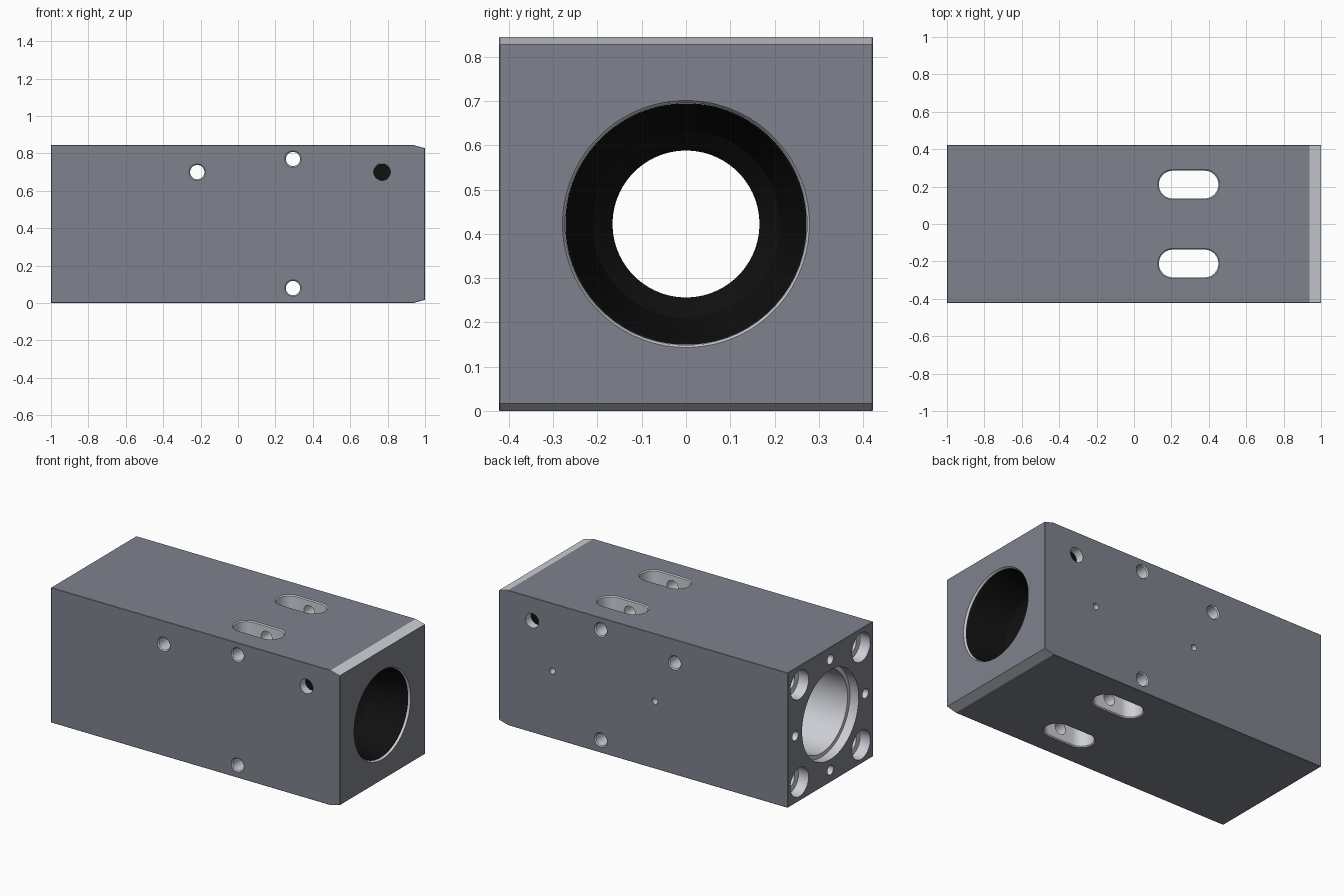
import bpy, bmesh, math

if "Cube" in bpy.data.objects:
    bpy.data.objects.remove(bpy.data.objects["Cube"])

N = 64
W = 0.4225      # half width of the block
H = 2 * W       # height
CZ = W          # height of the bore axis


def material(name, color):
    mat = bpy.data.materials.new(name)
    mat.diffuse_color = color
    mat.use_nodes = True
    mat.node_tree.nodes["Principled BSDF"].inputs["Base Color"].default_value = mat.diffuse_color
    return mat


DARK = material("anodised_grey", (0.21, 0.225, 0.265, 1))
LIGHT = material("bare_metal", (0.62, 0.63, 0.68, 1))
BLACK = material("black", (0.005, 0.005, 0.005, 1))


def finish(bm, name, mat=None):
    bmesh.ops.recalc_face_normals(bm, faces=bm.faces)
    me = bpy.data.meshes.new(name)
    bm.to_mesh(me)
    bm.free()
    ob = bpy.data.objects.new(name, me)
    bpy.context.collection.objects.link(ob)
    if mat:
        me.materials.append(mat)
    return ob


def loft(name, axis, center, rings, half=0.0, closed=False, mat=None):
    """Round (or slotted, if half > 0) rings of (position, radius) along an axis."""
    bm = bmesh.new()
    loops = []
    for t, r in rings:
        loop = []
        for i in range(N):
            a = 2 * math.pi * (i + 0.5) / N
            u = center[0] + r * math.cos(a) + math.copysign(half, math.cos(a))
            v = center[1] + r * math.sin(a)
            loop.append(bm.verts.new({'x': (t, u, v), 'y': (u, t, v), 'z': (u, v, t)}[axis]))
        loops.append(loop)
    pairs = list(zip(loops, loops[1:]))
    if closed:
        pairs.append((loops[-1], loops[0]))
    else:
        bm.faces.new(loops[0])
        bm.faces.new(loops[-1])
    for a, b in pairs:
        for i in range(N):
            j = (i + 1) % N
            bm.faces.new((a[i], a[j], b[j], b[i]))
    return finish(bm, name, mat)


def smooth(ob):
    bpy.ops.object.select_all(action='DESELECT')
    ob.select_set(True)
    bpy.context.view_layer.objects.active = ob
    bpy.ops.object.shade_smooth_by_angle(angle=math.radians(10))


# Housing block with the tapered nose at the right end
bm = bmesh.new()
profile = [(-1, 0), (0.937, 0), (1, 0.017), (1, H - 0.017), (0.937, H), (-1, H)]
front = bm.faces.new([bm.verts.new((x, -W, z)) for x, z in profile])
ext = bmesh.ops.extrude_face_region(bm, geom=[front])
bmesh.ops.translate(bm, vec=(0, 2 * W, 0),
                    verts=[g for g in ext['geom'] if isinstance(g, bmesh.types.BMVert)])
bmesh.ops.recalc_face_normals(bm, faces=bm.faces)
housing = finish(bm, "housing")

# Fine edge break on the square edges only
bev = housing.modifiers.new("edge_break", 'BEVEL')
bev.width = 0.002
bev.segments = 1
bev.limit_method = 'ANGLE'
bev.angle_limit = math.radians(80)

# Main stepped bore
cutters = [loft("bore_cutter", 'x', (0, CZ),
                [(-1.1, 0.28), (-0.94, 0.28), (-0.94, 0.255), (0.46, 0.255),
                 (0.46, 0.2735), (0.99, 0.2735), (1.0, 0.279), (1.1, 0.279)])]

# Two vertical slots with chamfered rims
for s in (-1, 1):
    cutters.append(loft("slot_cutter", 'z', (0.292, s * 0.211),
                        [(-0.1, 0.08), (0, 0.08), (0.006, 0.074),
                         (H - 0.006, 0.074), (H, 0.08), (H + 0.1, 0.08)], half=0.085))

# Cross holes right through from front to back
for x, z in ((-0.218, 0.70), (0.294, 0.77), (0.294, 0.08)):
    cutters.append(loft("cross_hole_cutter", 'y', (x, z),
                        [(-0.5, 0.044), (-W, 0.044), (-W + 0.006, 0.038),
                         (W - 0.006, 0.038), (W, 0.044), (0.5, 0.044)]))

# Blind screw holes on both sides, small holes at the back only
for s in (-1, 1):
    cutters.append(loft("screw_hole_cutter", 'y', (0.77, 0.70),
                        [(s * 0.5, 0.045), (s * 0.2, 0.045)]))
for x in (0.63, -0.08):
    cutters.append(loft("back_hole_cutter", 'y', (x, CZ), [(0.5, 0.019), (0.2, 0.019)]))

# Left end: counterbored corners and small tapped holes
for a in (-1, 1):
    for b in (-1, 1):
        cutters.append(loft("corner_cutter", 'x', (a * 0.305, CZ + b * 0.305),
                            [(-1.1, 0.09), (-0.93, 0.09), (-0.93, 0.052), (-0.55, 0.052)]))
for u, v in ((0, 1), (0, -1), (1, 0), (-1, 0)):
    cutters.append(loft("end_hole_cutter", 'x', (u * 0.347, CZ + v * 0.347),
                        [(-1.1, 0.03), (-0.8, 0.03)]))

# Apply all cuts, then drop the cutters
for c in cutters:
    c.hide_render = True
    m = housing.modifiers.new("cut", 'BOOLEAN')
    m.operation = 'DIFFERENCE'
    m.solver = 'EXACT'
    m.object = c
bpy.context.view_layer.update()
cut_mesh = bpy.data.meshes.new_from_object(
    housing.evaluated_get(bpy.context.evaluated_depsgraph_get()))
housing.modifiers.clear()
housing.data = cut_mesh
for c in cutters:
    bpy.data.objects.remove(c)

# Outer faces are dark; the nose taper and all machined walls are bare metal
cut_mesh.materials.clear()
cut_mesh.materials.append(DARK)
cut_mesh.materials.append(LIGHT)
for f in cut_mesh.polygons:
    x, y, z = f.center
    outer = max(abs(x) - 1, abs(y) - W, abs(z - CZ) - W) > -0.0015
    taper = 0.05 < abs(f.normal.x) < 0.5
    f.material_index = 0 if outer and not taper else 1
smooth(housing)

# Black funnel sleeve in the right end and black set screws
smooth(loft("bore_sleeve", 'x', (0, CZ),
            [(0.47, 0.273), (0.988, 0.273), (0.98, 0.268), (0.75, 0.212),
             (0.70, 0.166), (0.47, 0.166)], closed=True, mat=BLACK))
for s, side in ((-1, "front"), (1, "back")):
    smooth(loft("set_screw_" + side, 'y', (0.77, 0.70),
                [(s * 0.37, 0.0445), (s * 0.21, 0.0445)], mat=BLACK))
